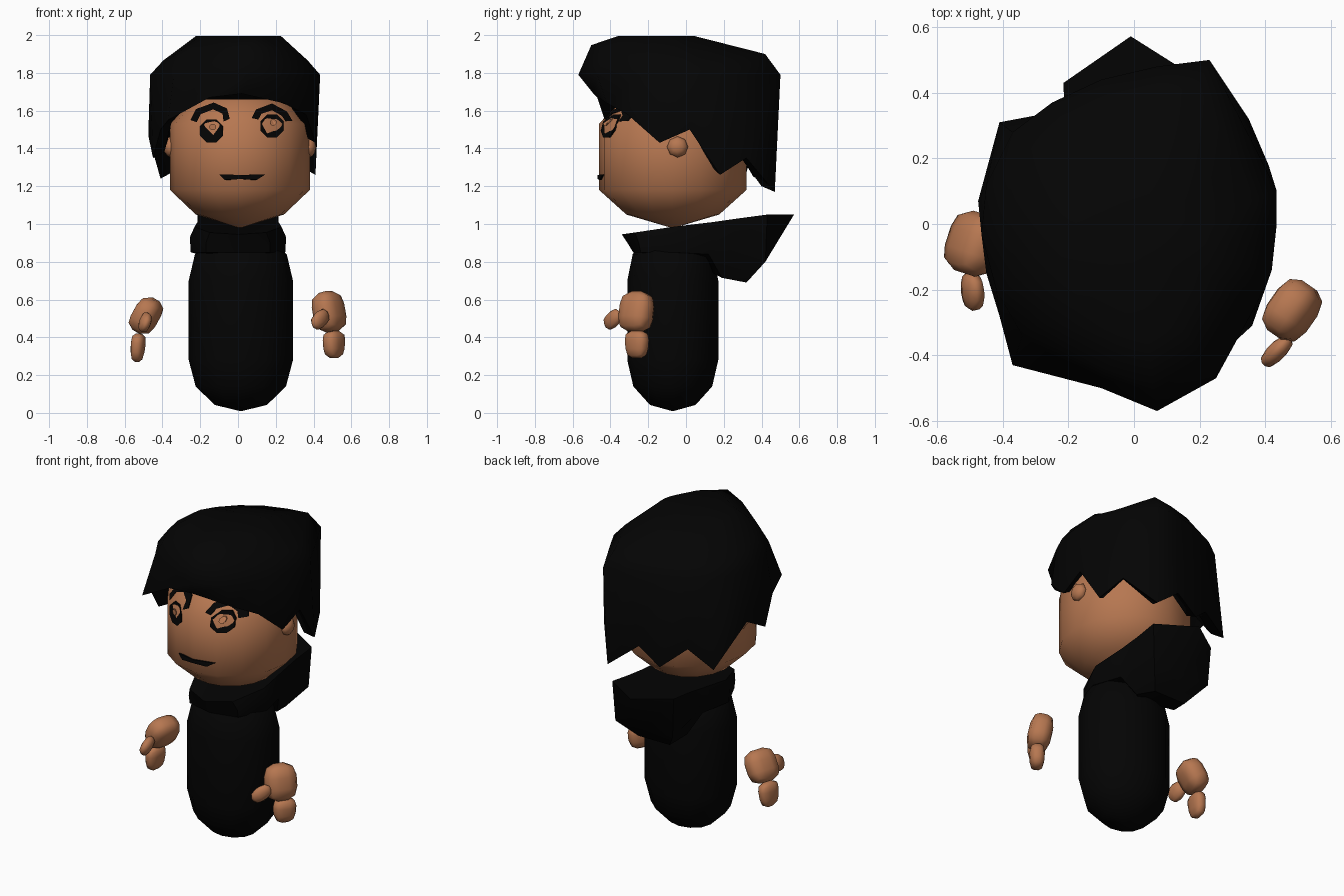
import bpy, bmesh, math
from mathutils import Vector, Euler

if "Cube" in bpy.data.objects:
    bpy.data.objects.remove(bpy.data.objects["Cube"])


def material(name, rgb):
    m = bpy.data.materials.new(name)
    m.diffuse_color = (*rgb, 1)
    m.use_nodes = True
    m.node_tree.nodes["Principled BSDF"].inputs["Base Color"].default_value = m.diffuse_color
    return m


SKIN = material("skin brown", (0.47, 0.185, 0.082))
BLACK = material("soft black", (0.0012, 0.0012, 0.0012))


def finish(name, bm, mat, smooth=40):
    bmesh.ops.recalc_face_normals(bm, faces=bm.faces)
    mesh = bpy.data.meshes.new(name)
    bm.to_mesh(mesh)
    bm.free()
    mesh.materials.append(mat)
    ob = bpy.data.objects.new(name, mesh)
    bpy.context.collection.objects.link(ob)
    if smooth:
        bpy.ops.object.select_all(action='DESELECT')
        bpy.context.view_layer.objects.active = ob
        ob.select_set(True)
        bpy.ops.object.shade_smooth_by_angle(angle=math.radians(smooth))
    return ob


def loft(name, rings, mat, smooth=40):
    """Skin closed rings of points, closing each end with a fan."""
    bm = bmesh.new()
    loops = [[bm.verts.new(p) for p in r] for r in rings]
    n = len(rings[0])
    for a, b in zip(loops, loops[1:]):
        for i in range(n):
            bm.faces.new((a[i], a[(i + 1) % n], b[(i + 1) % n], b[i]))
    for loop in (loops[0], loops[-1]):
        c = bm.verts.new(sum((v.co for v in loop), Vector()) / n)
        for i in range(n):
            bm.faces.new((loop[i], loop[(i + 1) % n], c))
    return finish(name, bm, mat, smooth)


def oval(cx, cy, rx, ry, z, n):
    return [(cx + rx * math.sin(i * math.tau / n), cy - ry * math.cos(i * math.tau / n), z)
            for i in range(n)]


# Body: long capsule, (z, radius factor)
body = [(0.01, .02), (0.042, .5), (0.14, .866), (0.28, 1), (0.7, 1), (0.84, .88), (0.93, .5), (0.97, .02)]
loft("body", [oval(.015, -.07, .276 * r, .241 * r, z, 12) for z, r in body], BLACK, 60)

# Head: straight-sided drum with matching rounded chin and crown
HEAD = [(0.98, .02), (1.05, .63), (1.18, 1), (1.53, 1), (1.67, .65), (1.74, .02)]
loft("head", [oval(.01, -.07, .37 * r, .39 * r, z, 16) for z, r in HEAD], SKIN, 60)


def face_y(x, z):
    """Depth of the front of the head at x, z."""
    for (z0, r0), (z1, r1) in zip(HEAD, HEAD[1:]):
        if z0 <= z <= z1:
            r = r0 + (r1 - r0) * (z - z0) / (z1 - z0)
            return -.07 - .39 * r * math.sqrt(max(0, 1 - ((x - .01) / (.37 * r)) ** 2))


def plate(name, outline, mat, lift=.006):
    """Thin plate lying on the front of the head."""
    bm = bmesh.new()
    fr = [bm.verts.new((x, face_y(x, z) - lift, z)) for x, z in outline]
    bk = [bm.verts.new((x, face_y(x, z) - lift + .009, z)) for x, z in outline]
    n = len(fr)
    bm.faces.new(fr)
    bm.faces.new(bk[::-1])
    for i in range(n):
        bm.faces.new((fr[i], bk[i], bk[(i + 1) % n], fr[(i + 1) % n]))
    bmesh.ops.triangulate(bm, faces=[f for f in bm.faces if len(f.verts) > 4])
    return finish(name, bm, mat, 0)


def disc(x, z, r, n=8):
    return [(x + r * math.cos((i + .5) * math.tau / n), z + r * math.sin((i + .5) * math.tau / n))
            for i in range(n)]


# Eyes, glints and arched brows
for side, ex, ez, brow in (
        ("left", -.14, 1.493, [(-.235, 1.545), (-.21, 1.595), (-.13, 1.625), (-.07, 1.598), (-.06, 1.55)]),
        ("right", .18, 1.518, [(.09, 1.557), (.11, 1.595), (.18, 1.62), (.245, 1.585), (.27, 1.545)])):
    plate(side + "_eye", disc(ex, ez, .066), BLACK, .009)
    plate(side + "_eye_glint", disc(ex + .006, ez + .02, .018), SKIN, .018)
    mid = Vector((ex, ez + .02))
    offs = [(mid - Vector(p)).normalized() * .018 for p in brow]
    inner = [tuple(Vector(p) + o) for p, o in zip(brow, offs)]
    outer = [tuple(Vector(p) - o) for p, o in zip(brow, offs)]
    for i in range(4):
        plate(f"{side}_brow_{i + 1}", [outer[i], outer[i + 1], inner[i + 1], inner[i]], BLACK, .009)

# Mouth
plate("mouth", [(-.1, 1.262), (.02, 1.26), (.145, 1.262), (.1, 1.234), (.02, 1.238), (-.07, 1.234)], BLACK, .008)

# Ears
for side, x in (("left", -.355), ("right", .375)):
    bm = bmesh.new()
    bmesh.ops.create_uvsphere(bm, u_segments=8, v_segments=6, radius=1)
    for v in bm.verts:
        v.co = (x + v.co.z * .038, -.045 + v.co.x * .056, 1.408 + v.co.y * .056)
    finish(side + "_ear", bm, SKIN, 60)

# Hair: each column holds the widest point (x, y) and the jagged hem point (x, y, z)
HAIR = [
    (.07, -.57, .02, -.49, 1.69), (.25, -.47, .24, -.42, 1.64), (.37, -.25, .36, -.31, 1.58),
    (.42, -.14, .41, -.14, 1.43), (.435, 0, .42, .02, 1.5), (.435, .1, .41, .18, 1.26),
    (.36, .25, .35, .32, 1.35), (.23, .5, .22, .47, 1.17), (.07, .48, .03, .43, 1.32),
    (-.1, .44, -.11, .42, 1.22), (-.25, .37, -.25, .34, 1.34), (-.37, .28, -.41, .31, 1.24),
    (-.45, .12, -.475, .07, 1.47), (-.465, -.03, -.45, -.15, 1.35), (-.42, -.2, -.41, -.28, 1.5),
    (-.34, -.34, -.37, -.43, 1.55), (-.1, -.5, -.15, -.47, 1.67)]
deep = [(.01 + (x - .01) * .7, -.07 + (y + .07) * .7, 1.66) for x, y, *_ in HAIR]
under = [(.01 + (x - .01) * .87, -.07 + (y + .07) * .87, z + .03) for _, _, x, y, z in HAIR]
hem = [(x, y, z) for _, _, x, y, z in HAIR]
wide = [(x, y, 1.79) for x, y, *_ in HAIR]
slope = [(x * .85, -.08 + (y + .08) * .86, 1.865 - .03 * y + .2 * y * y) for x, y, *_ in HAIR]
crown = [(.02 + (x - .02) * .5, -.15 + (y + .15) * (.5 if y < -.15 else .3), 1.995) for x, y, *_ in HAIR]
loft("hair", [deep, under, hem, wide, slope, crown], BLACK, 75)


# Hooded collar: half rings from front to back, mirrored across x
def mirrored(half):
    return half + [(-x, y, z) for x, y, z in half[-2:0:-1]]


collar = [
    [(0, -.28, .85), (.17, -.24, .85), (.25, -.07, .85), (.2, .12, .84), (.14, .19, .715),
     (.11, .32, .69), (0, .32, .69)],
    [(0, -.31, .9), (.17, -.25, .9), (.255, -.07, .93), (.225, .14, .94), (.2, .22, .85),
     (.2, .42, .8), (0, .42, .8)],
    [(0, -.34, .945), (.15, -.27, .955), (.23, -.07, .985), (.215, .14, 1.01), (.21, .28, 1.03),
     (.215, .43, 1.05), (-.01, .572, 1.05)]]
loft("hooded_collar", [mirrored(r) for r in collar], BLACK, 50)


# Hands: rounded blocks for palm, fingers and thumb, tapered towards the bottom
def block(name, loc, size, rot, roundness=.32, taper=0):
    bm = bmesh.new()
    bmesh.ops.create_cube(bm, size=1)
    bmesh.ops.bevel(bm, geom=bm.edges[:], offset=roundness, segments=2, profile=.5, affect='EDGES')
    m = Euler([math.radians(a) for a in rot]).to_matrix()
    for v in bm.verts:
        x, y, z = v.co
        t = 1 + taper * z
        v.co = m @ Vector((x * size[0] * t, y * size[1] * t, z * size[2])) + Vector(loc)
    finish(name, bm, SKIN, 60)


block("left_palm", (-.487, -.06, .515), (.13, .19, .195), (0, 30, -18), .34)
block("left_fingers", (-.53, -.07, .345), (.07, .13, .15), (0, 5, -10), .34, .25)
block("left_thumb", (-.492, -.205, .48), (.06, .12, .1), (25, 20, 10), .4)
block("right_palm", (.482, -.263, .535), (.135, .185, .215), (0, -12, -35), .34)
block("right_fingers", (.508, -.26, .362), (.085, .13, .145), (0, 0, -35), .34, .2)
block("right_thumb", (.435, -.388, .495), (.055, .125, .085), (35, 0, -45), .4)
